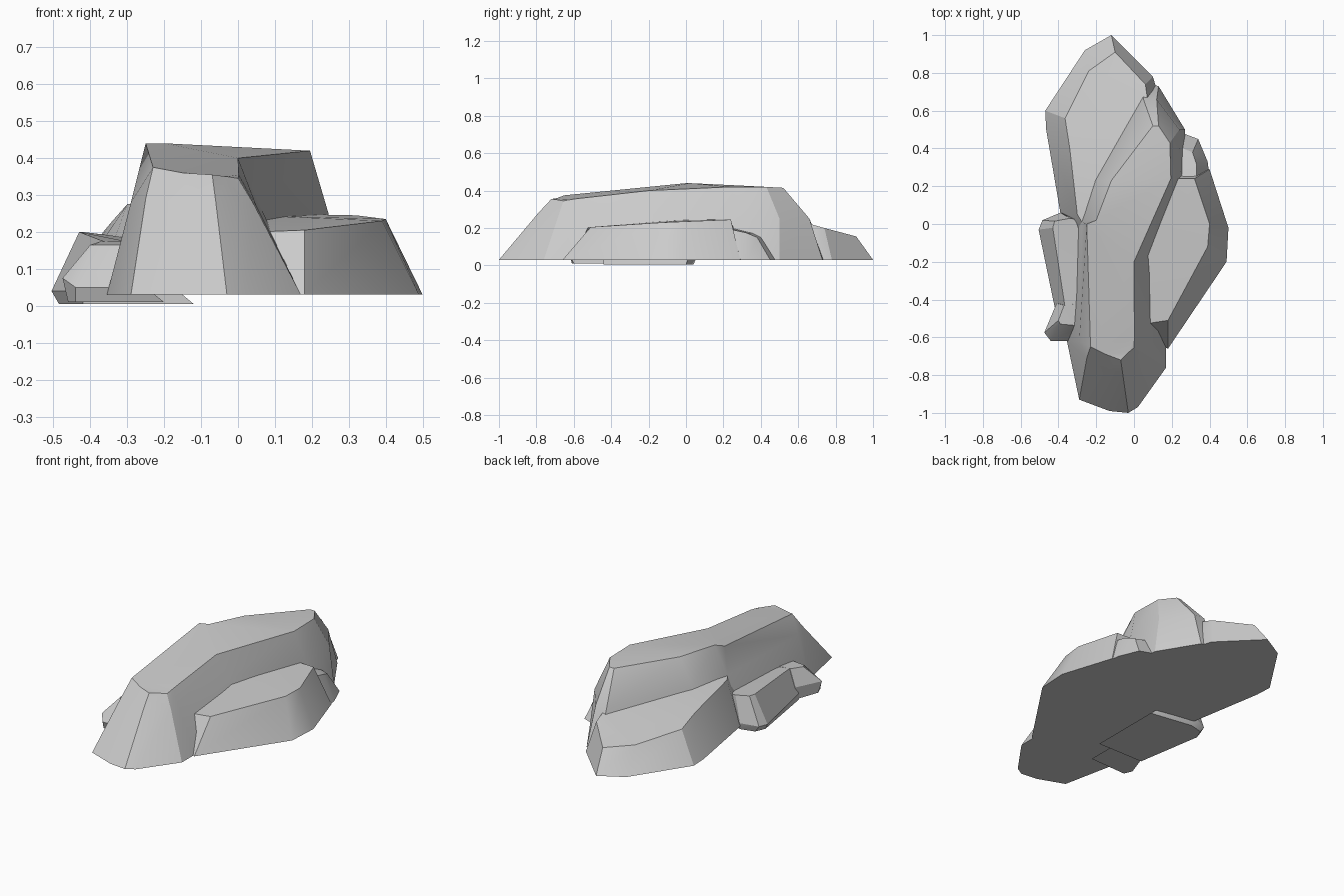
import bpy, bmesh, math


def rock(name, base, z0, *upper):
    """Loft a base outline (x, y) at height z0 through upper (x, y, z) outlines."""
    me = bpy.data.meshes.new(name)
    bm = bmesh.new()
    rings = [[bm.verts.new((x, y, z0)) for x, y in base]]
    rings += [[bm.verts.new(p) for p in ring] for ring in upper]
    n = len(base)
    for a, b in zip(rings, rings[1:]):
        for i in range(n):
            j = (i + 1) % n
            bm.faces.new((a[i], a[j], b[j], b[i]))
    caps = [bm.faces.new(rings[0][::-1]), bm.faces.new(rings[-1])]
    bmesh.ops.triangulate(bm, faces=caps)
    bmesh.ops.recalc_face_normals(bm, faces=bm.faces)
    bm.to_mesh(me)
    bm.free()
    ob = bpy.data.objects.new(name, me)
    bpy.context.collection.objects.link(ob)
    bpy.ops.object.select_all(action='DESELECT')
    ob.select_set(True)
    bpy.context.view_layer.objects.active = ob
    bpy.ops.object.shade_smooth_by_angle(angle=math.radians(28))
    return ob


# Long bent central ridge
rock("main_ridge",
     [(-.29, -.93), (-.13, -.99), (-.03, -1), (.02, -.97), (.17, -.76), (.17, -.64),
      (.15, -.15), (.28, .25), (.27, .5), (.13, .73), (.04, .75), (-.25, .25),
      (-.32, 0), (-.355, -.62)], .03,
     [(-.25, -.71, .29), (-.14, -.77, .28), (-.06, -.79, .28), (.01, -.71, .28),
      (.045, -.68, .27), (.05, -.62, .27), (.06, -.17, .27), (.245, .27, .25),
      (.24, .5, .25), (.12, .66, .25), (.05, .66, .25), (-.2, .23, .28),
      (-.275, .01, .28), (-.29, -.62, .28)],
     [(-.23, -.65, .375), (-.15, -.69, .36), (-.07, -.72, .355), (-.03, -.68, .35),
      (0, -.655, .345), (.002, -.6, .355), (0, -.2, .4), (.195, .24, .42),
      (.19, .43, .42), (.13, .52, .415), (.1, .52, .415), (-.12, .23, .43),
      (-.2, .02, .44), (-.25, 0, .44)])

# Lower rock at the back left
rock("back_left_rock",
     [(-.33, -.1), (0, .1), (.13, .68), (.1, .78), (-.12, 1), (-.26, .92), (-.47, .6),
      (-.465, .5), (-.39, .06)], .03,
     [(-.25, -.03, .28), (-.05, .2, .28), (.07, .67, .22), (.06, .74, .2),
      (-.1, .91, .155), (-.24, .81, .17), (-.365, .56, .2), (-.34, .4, .23),
      (-.3, .05, .275)])

# Broad shelf on the right
rock("right_shelf",
     [(.07, -.62), (.18, -.66), (.49, -.2), (.5, -.02), (.4, .29), (.25, .33),
      (.1, .2)], .03,
     [(.05, -.53, .2), (.18, -.51, .205), (.39, -.12, .23), (.4, 0, .235),
      (.32, .24, .245), (.22, .24, .247), (.03, 0, .245)])

# Small stone behind the shelf
rock("back_right_stone",
     [(.2, .25), (.4, .25), (.39, .33), (.34, .45), (.26, .48), (.18, .45)], .03,
     [(.22, .25, .2), (.33, .25, .19), (.33, .32, .175), (.31, .38, .15),
      (.26, .4, .15), (.2, .38, .17)])

# Two small stones along the left side
rock("left_stone",
     [(-.42, -.44), (-.12, -.44), (-.12, 0), (-.38, .04), (-.46, .02), (-.485, -.04)], .005,
     [(-.42, -.44, .04), (-.15, -.44, .03), (-.15, .01, .03), (-.39, .06, .05),
      (-.485, .02, .04), (-.505, -.03, .04)],
     [(-.365, -.44, .175), (-.28, -.44, .17), (-.28, .02, .18), (-.34, .03, .19),
      (-.42, .015, .2), (-.43, -.02, .2)])
rock("front_left_stone",
     [(-.44, -.61), (-.2, -.6), (-.2, -.4), (-.41, -.42), (-.46, -.56)], .01,
     [(-.44, -.62, .05), (-.25, -.62, .05), (-.25, -.4, .05), (-.41, -.42, .08),
      (-.475, -.575, .075)],
     [(-.39, -.53, .165), (-.28, -.54, .165), (-.28, -.42, .175), (-.37, -.43, .175),
      (-.4, -.51, .165)])
